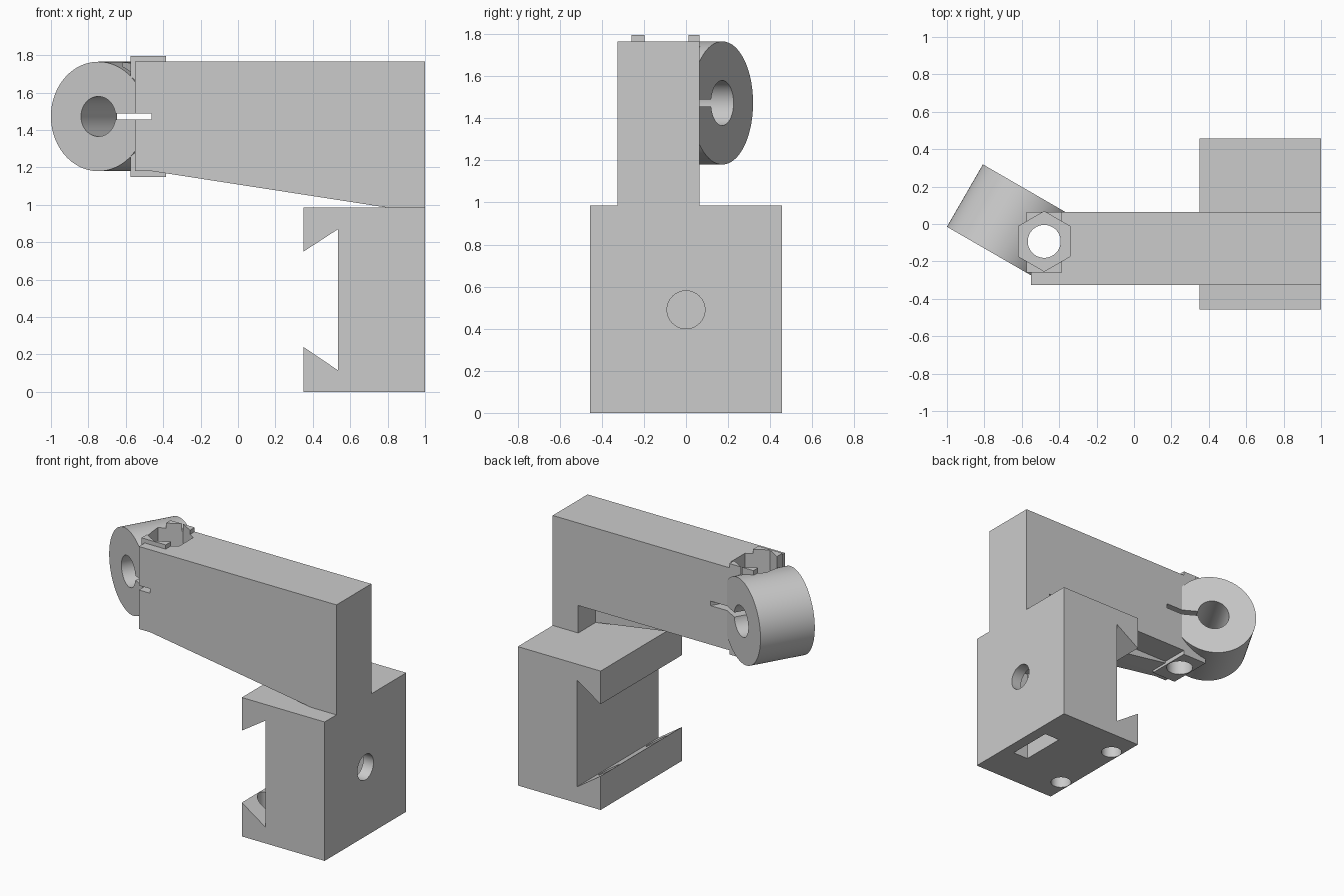
import bpy, bmesh, math
from mathutils import Matrix, Vector

cube = bpy.data.objects.get("Cube")
if cube:
    bpy.data.objects.remove(cube, do_unlink=True)

grey = bpy.data.materials.new("plain_grey")
grey.use_nodes = True
grey.diffuse_color = (0.6, 0.6, 0.6, 1)
grey.node_tree.nodes["Principled BSDF"].inputs["Base Color"].default_value = (0.6, 0.6, 0.6, 1)


def finish(name, bm):
    bmesh.ops.recalc_face_normals(bm, faces=bm.faces)
    mesh = bpy.data.meshes.new(name)
    bm.to_mesh(mesh)
    bm.free()
    mesh.materials.append(grey)
    obj = bpy.data.objects.new(name, mesh)
    bpy.context.collection.objects.link(obj)
    return obj


def box(name, x, y, z, frame=Matrix()):
    """Box from min/max ranges, optionally in a turned frame."""
    bm = bmesh.new()
    size = Matrix.Diagonal((x[1] - x[0], y[1] - y[0], z[1] - z[0], 1))
    mid = Matrix.Translation([sum(r) / 2 for r in (x, y, z)])
    bmesh.ops.create_cube(bm, size=1, matrix=frame @ mid @ size)
    return finish(name, bm)


def extrusion(name, profile, y0, y1):
    """Extrude an x-z profile along y."""
    bm = bmesh.new()
    face = bm.faces.new([bm.verts.new((x, y0, z)) for x, z in profile])
    new = bmesh.ops.extrude_face_region(bm, geom=[face])["geom"]
    bmesh.ops.translate(bm, vec=(0, y1 - y0, 0),
                        verts=[v for v in new if isinstance(v, bmesh.types.BMVert)])
    return finish(name, bm)


def cylinder(name, start, end, radius, sides=64, turn=0):
    bm = bmesh.new()
    a, b = Vector(start), Vector(end)
    rot = (b - a).to_track_quat('Z', 'Y').to_matrix().to_4x4()
    bmesh.ops.create_cone(bm, cap_ends=True, segments=sides, radius1=radius, radius2=radius,
                          depth=(b - a).length,
                          matrix=Matrix.Translation((a + b) / 2) @ rot @ Matrix.Rotation(turn, 4, 'Z'))
    return finish(name, bm)


def combine(obj, others, operation):
    for other in others:
        mod = obj.modifiers.new(operation, 'BOOLEAN')
        mod.operation = operation
        mod.solver = 'EXACT'
        mod.object = other
    bpy.context.view_layer.update()
    graph = bpy.context.evaluated_depsgraph_get()
    mesh = bpy.data.meshes.new_from_object(obj.evaluated_get(graph))
    obj.modifiers.clear()
    obj.data = mesh


def discard(objects):
    for o in objects:
        bpy.data.objects.remove(o, do_unlink=True)


# Base block with dovetail channel
BACK, FRONT, TOP = 1.0, 0.35, 0.985
base = extrusion("dovetail_base", [
    (FRONT, 0), (BACK, 0), (BACK, TOP), (FRONT, TOP),
    (FRONT, 0.75), (0.535, 0.87), (0.535, 0.115), (FRONT, 0.24)], -0.457, 0.457)

# Side bolt hole, nut slot and two lip screw holes
cuts = [cylinder("bolt_cut", (0.7, 0, 0.49), (1.1, 0, 0.49), 0.09),
        box("nut_cut", (0.80, 0.92), (-0.165, 0.165), (-0.1, 0.655))]
for y in (-0.265, 0.265):
    cuts.append(cylinder("lip_cut", (0.421, y, -0.1), (0.421, y, 0.4), 0.068))
combine(base, cuts, 'DIFFERENCE')
discard(cuts)

# Arm: straight beam, rear post and tapered rib, plus bolt boss
Y0, Y1, LOW, HIGH = -0.325, 0.065, 1.18, 1.765
arm = box("arm", (-0.55, BACK), (Y0, Y1), (LOW, HIGH))
adds = [box("post", (0.8, BACK), (Y0, Y1), (TOP, 1.3)),
        extrusion("rib", [(-0.46, LOW), (0.8, TOP), (0.9, TOP), (0.9, 1.3), (-0.46, 1.3)], Y0, -0.13),
        box("boss", (-0.575, -0.385), (-0.26, Y1), (1.15, 1.795))]
combine(arm, adds, 'UNION')
discard(adds)

# Clamp ring, turned thirty degrees at the arm end
frame = Matrix.Translation((-0.747, -0.161, 1.4725)) @ Matrix.Rotation(math.radians(-30), 4, 'Z')
ring = cylinder("clamp_ring", frame @ Vector((0, 0, 0)), frame @ Vector((0, 0.385, 0)), 0.2925, 96)

# Bore, clamping slit, bolt hole and hexagonal nut pocket
cuts = [cylinder("bore_cut", frame @ Vector((0, -0.2, 0)), frame @ Vector((0, 0.6, 0)), 0.107),
        box("slit_cut", (0, 0.328), (-0.2, 0.6), (-0.016, 0.016), frame),
        cylinder("clamp_bolt_cut", (-0.48, -0.093, 1), (-0.48, -0.093, 2), 0.088),
        cylinder("hex_cut", (-0.48, -0.093, 1.63), (-0.48, -0.093, 2), 0.16, 6)]
# Point two hexagon corners along y
hexagon = cuts[-1]
centre = Vector((-0.48, -0.093, 0))
corner = hexagon.data.vertices[0].co - centre
hexagon.data.transform(Matrix.Translation(centre)
                       @ Matrix.Rotation(math.pi / 2 - math.atan2(corner.y, corner.x), 4, 'Z')
                       @ Matrix.Translation(-centre))
for part in (arm, ring):
    combine(part, cuts, 'DIFFERENCE')
discard(cuts)

# Smooth the round surfaces, keep the corners sharp
for part in (base, arm, ring):
    bpy.ops.object.select_all(action='DESELECT')
    part.select_set(True)
    bpy.context.view_layer.objects.active = part
    bpy.ops.object.shade_smooth_by_angle(angle=math.radians(30))
